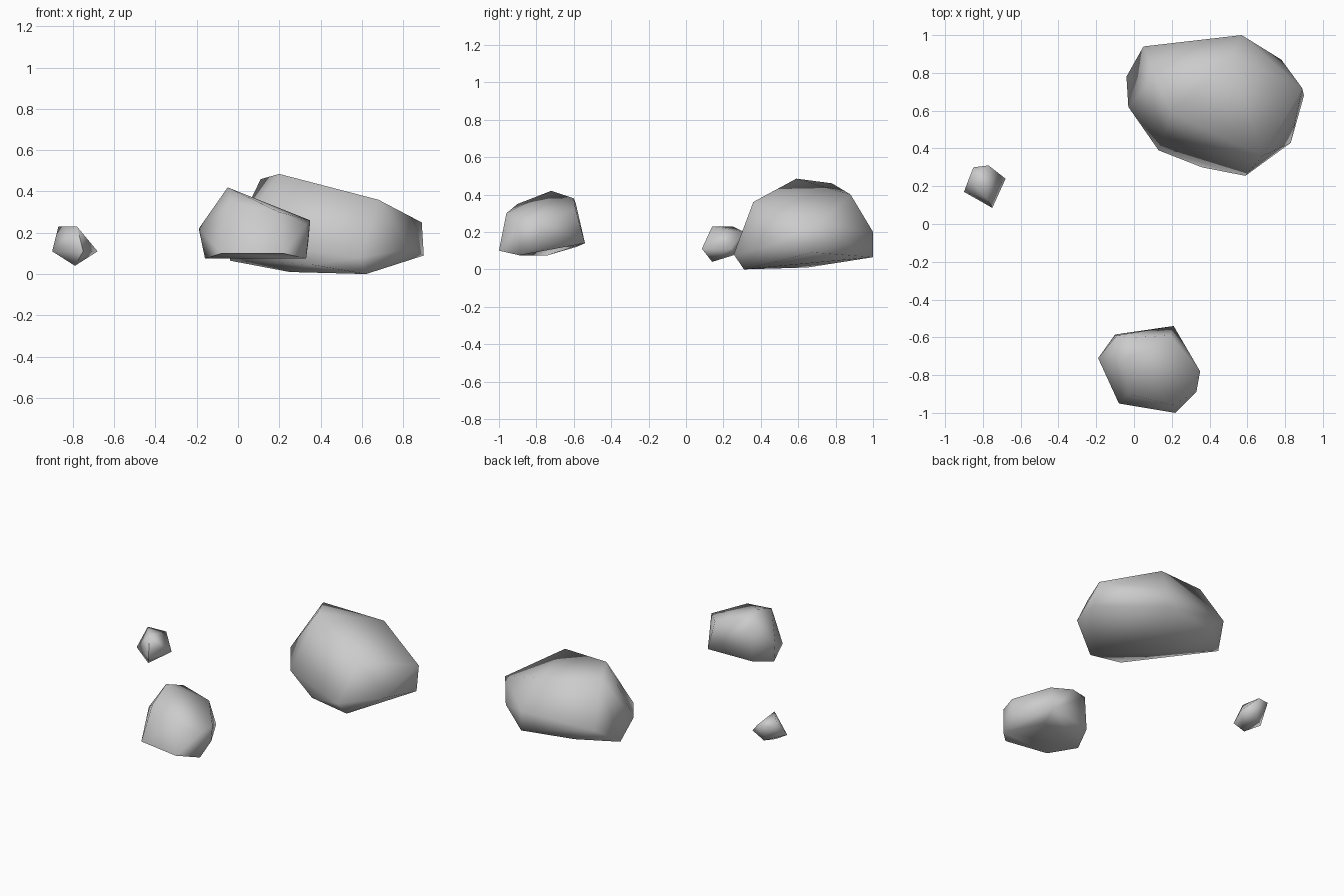
import bpy
import bmesh
import math
from mathutils import Vector

# Remove the default cube only
default_cube = bpy.data.objects.get("Cube")
if default_cube:
    bpy.data.objects.remove(default_cube, do_unlink=True)

# Single stone colour
stone = bpy.data.materials.new("stone_grey")
stone.use_nodes = True
stone_colour = (0.6, 0.6, 0.6, 1.0)
stone.diffuse_color = stone_colour
stone.node_tree.nodes["Principled BSDF"].inputs["Base Color"].default_value = stone_colour


def dent_face(bm, near, depth):
    """Poke the facet closest to a spot and press its centre inward."""
    target = Vector(near)
    face = min(bm.faces, key=lambda f: (f.calc_center_median() - target).length)
    inward = -face.normal.copy()
    poked = bmesh.ops.poke(bm, faces=[face])
    for vert in poked["verts"]:
        vert.co += inward * depth


def make_rock(name, corners, dents=()):
    """Wrap a chipped stone around its main corners, then add shallow dents."""
    mesh = bpy.data.meshes.new(name)
    bm = bmesh.new()
    for corner in corners:
        bm.verts.new(corner)
    bmesh.ops.convex_hull(bm, input=bm.verts[:])
    loose = [vert for vert in bm.verts if not vert.link_faces]
    bmesh.ops.delete(bm, geom=loose, context="VERTS")
    bmesh.ops.recalc_face_normals(bm, faces=bm.faces[:])
    bm.normal_update()
    for near, depth in dents:
        dent_face(bm, near, depth)
    bmesh.ops.recalc_face_normals(bm, faces=bm.faces[:])
    bm.to_mesh(mesh)
    bm.free()
    mesh.materials.append(stone)

    rock = bpy.data.objects.new(name, mesh)
    bpy.context.scene.collection.objects.link(rock)
    # Soft shading across facets, crisp edges on the sharpest ridges
    bpy.ops.object.select_all(action="DESELECT")
    rock.select_set(True)
    bpy.context.view_layer.objects.active = rock
    bpy.ops.object.shade_smooth_by_angle(angle=math.radians(75))
    return rock


# Large boulder: crown, then waist, then underside
large_crown = [
    (.2, .59, .485), (.11, .78, .46), (.51, .88, .4), (.68, .36, .36),
]
large_waist = [
    (.89, .72, .25), (.78, .87, .14), (.57, 1, .2), (.05, .94, .18),
    (-.03, .62, .17), (.13, .39, .14), (.59, .255, .08), (.83, .43, .12),
]
large_underside = [
    (.9, .68, .09), (.57, 1, .065), (.2, .94, .08), (-.04, .78, .065),
    (.25, .65, .01), (.36, .3, .045), (.62, .31, 0),
]
make_rock("large_rock", large_crown + large_waist + large_underside)

# Medium boulder: crown, then waist, then underside
medium_crown = [
    (-.05, -.72, .42), (-.09, -.59, .355), (0, -.6, .38), (.19, -.59, .32),
    (.2, -.96, .3), (-.03, -.9, .35),
]
medium_waist = [
    (-.19, -.71, .22), (.35, -.78, .26), (.33, -.89, .24),
    (.21, -.54, .14), (.34, -.78, .15),
]
medium_underside = [
    (-.16, -.74, .075), (-.1, -.585, .12), (.33, -.89, .075),
    (.22, -1, .1), (-.08, -.95, .1),
]
make_rock(
    "medium_rock",
    medium_crown + medium_waist + medium_underside,
    dents=[((.08, -.75, .09), .06)],
)

# Small stone
make_rock(
    "small_rock",
    [
        (-.87, .25, .23), (-.85, .3, .2), (-.78, .14, .23), (-.77, .31, .2),
        (-.9, .17, .11), (-.68, .24, .11), (-.75, .085, .11),
        (-.79, .14, .04), (-.79, .27, .08),
    ],
)
